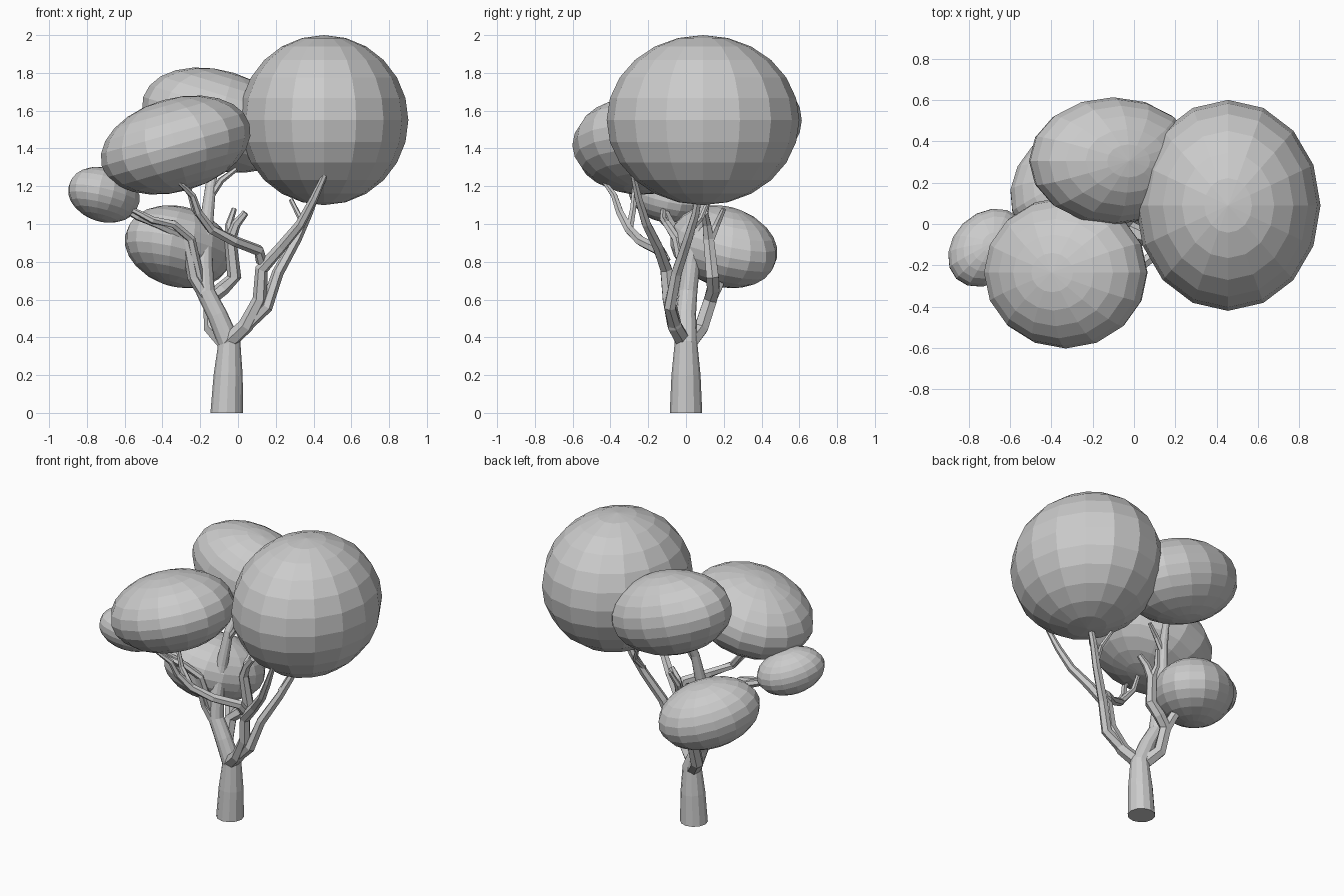
import bpy, bmesh
from math import radians, cos, sin, tau
from mathutils import Vector, Euler


def finish(bm, name):
    bmesh.ops.recalc_face_normals(bm, faces=bm.faces)
    mesh = bpy.data.meshes.new(name)
    bm.to_mesh(mesh)
    bm.free()
    obj = bpy.data.objects.new(name, mesh)
    bpy.context.collection.objects.link(obj)
    return obj


def foliage(name, centre, radii, rot=(0, 0, 0)):
    bm = bmesh.new()
    bmesh.ops.create_uvsphere(bm, u_segments=16, v_segments=12, radius=1)
    obj = finish(bm, name)
    obj.location, obj.scale = centre, radii
    obj.rotation_euler = Euler([radians(a) for a in rot])


def limb(name, path, sides=6):
    """Tapered faceted tube through (x, y, z, radius) points."""
    pts = [Vector(p[:3]) for p in path]
    bm = bmesh.new()
    rings = []
    for i, p in enumerate(pts):
        d = (pts[min(i + 1, len(pts) - 1)] - pts[max(i - 1, 0)]).normalized()
        if i == 0 and p.z == 0:
            d = Vector((0, 0, 1))
        u = (Vector((1, 0, 0)) - d * d.x).normalized()
        v = d.cross(u)
        rings.append([bm.verts.new(p + (u * cos(tau * k / sides) + v * sin(tau * k / sides)) * path[i][3])
                      for k in range(sides)])
    for a, b in zip(rings, rings[1:]):
        for k in range(sides):
            j = (k + 1) % sides
            bm.faces.new((a[k], a[j], b[j], b[k]))
    bm.faces.new(rings[0])
    bm.faces.new(rings[-1])
    finish(bm, name)


# Leaf clumps
foliage("foliage_large_right", (.455, .09, 1.55), (.447, .51, .45))
foliage("foliage_front_left", (-.33, -.235, 1.418), (.407, .367, .247), (0, -16, 0))
foliage("foliage_back", (-.10, .305, 1.55), (.42, .308, .262), (0, 17, 0))
foliage("foliage_small_left", (-.71, -.115, 1.155), (.217, .166, .142), (0, 15, 45))
foliage("foliage_low_back", (-.315, .2, .88), (.325, .25, .21), (0, 15, 45))

# Trunk running into the main upright branch
limb("trunk", [(-.06, 0, 0, .086), (-.052, 0, .2, .077), (-.047, 0, .37, .06),
               (-.11, 0, .52, .053), (-.172, .01, .64, .05), (-.18, .03, .8, .045),
               (-.17, .07, .98, .037), (-.145, .11, 1.2, .028), (-.12, .17, 1.34, .02)], 12)
limb("trunk_twig", [(-.15, .1, 1.14, .02), (-.09, .11, 1.23, .018), (-.01, .14, 1.29, .013)])

# Right branch and its forks
limb("right_branch", [(-.06, -.01, .37, .045), (.04, -.06, .46, .042), (.115, -.09, .6, .038),
                      (.125, -.105, .76, .035), (.23, -.15, .88, .03), (.33, -.21, 1.0, .026),
                      (.40, -.25, 1.13, .022), (.46, -.28, 1.26, .015)])
limb("right_branch_rear", [(.04, -.06, .46, .036), (.15, -.085, .56, .034), (.21, -.05, .74, .031),
                           (.31, .01, .92, .027), (.37, .05, 1.05, .023), (.44, .08, 1.22, .016)])
limb("right_branch_twig", [(.31, .01, .95, .017), (.33, .08, 1.03, .015), (.28, .12, 1.13, .012)])
limb("front_branch", [(.125, -.105, .8, .03), (.11, -.14, .86, .03), (-.02, -.24, .91, .028),
                      (-.14, -.3, .97, .026), (-.21, -.35, 1.06, .022), (-.24, -.38, 1.15, .018),
                      (-.31, -.43, 1.22, .012)])
limb("front_branch_twig", [(-.14, -.3, .97, .022), (-.23, -.28, 1.08, .018), (-.27, -.27, 1.22, .013)])

# Left branch to the small clump
limb("left_branch", [(-.16, 0, .6, .036), (-.235, -.01, .72, .034), (-.275, -.04, .93, .03),
                     (-.42, -.08, 1.0, .026), (-.53, -.1, 1.04, .022), (-.62, -.11, 1.09, .016)])
limb("left_branch_upper", [(-.2, 0, .68, .03), (-.25, -.05, .92, .025), (-.34, -.1, 1.0, .022),
                           (-.45, -.12, 1.02, .02), (-.57, -.12, 1.08, .014)])

# Back branch and its forks
limb("back_branch", [(-.06, .01, .36, .045), (-.14, .08, .45, .042), (-.145, .13, .6, .04),
                     (-.08, .145, .66, .038), (-.02, .14, .72, .038), (-.04, .12, .92, .032),
                     (-.01, .11, 1.0, .025), (.04, .1, 1.06, .018)])
limb("back_branch_twig", [(-.035, .12, .9, .026), (-.05, .16, .99, .02), (-.02, .2, 1.08, .014)])
limb("low_back_branch", [(-.145, .12, .58, .036), (-.18, .17, .68, .032), (-.26, .19, .78, .024)])
